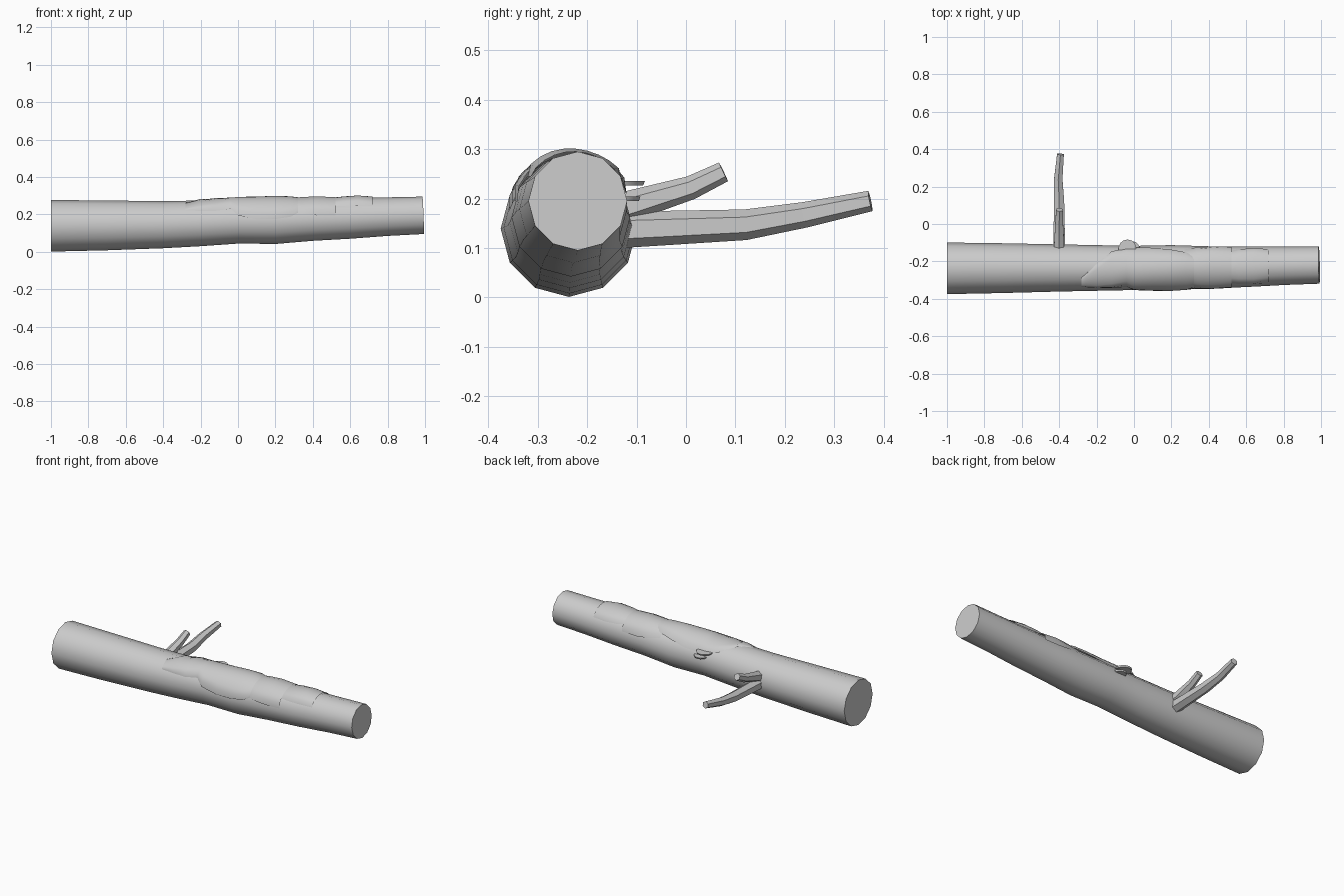
import bpy, bmesh, math
from mathutils import Vector

if "Cube" in bpy.data.objects:
    bpy.data.objects.remove(bpy.data.objects["Cube"])


def finish(name, bm, angle=40):
    bmesh.ops.recalc_face_normals(bm, faces=bm.faces)
    me = bpy.data.meshes.new(name)
    bm.to_mesh(me)
    bm.free()
    ob = bpy.data.objects.new(name, me)
    bpy.context.collection.objects.link(ob)
    bpy.ops.object.select_all(action='DESELECT')
    ob.select_set(True)
    bpy.context.view_layer.objects.active = ob
    bpy.ops.object.shade_smooth_by_angle(angle=math.radians(angle))
    return ob


def tube(name, stations, sides):
    """Capped tube; stations = (x, y, z, radius)."""
    bm = bmesh.new()
    pts = [Vector(s[:3]) for s in stations]
    rings = []
    for i, s in enumerate(stations):
        t = (pts[min(i + 1, len(pts) - 1)] - pts[max(i - 1, 0)]).normalized()
        u = (Vector((0, 0, 1)) - t * t.z).normalized()
        v = t.cross(u)
        rings.append([bm.verts.new(pts[i] + s[3] * (math.cos(a) * u + math.sin(a) * v))
                      for a in (2 * math.pi * k / sides for k in range(sides))])
    for r0, r1 in zip(rings, rings[1:]):
        for k in range(sides):
            j = (k + 1) % sides
            bm.faces.new((r0[k], r0[j], r1[j], r1[k]))
    bm.faces.new(rings[0])
    bm.faces.new(rings[-1])
    return finish(name, bm, 50)


# Fallen trunk, tapering to the right
TRUNK = [(-1, -.237, .139, .138), (-.7, -.236, .141, .133), (-.4, -.235, .145, .126),
         (-.2, -.235, .152, .122), (0, -.235, .162, .118), (.2, -.233, .162, .120),
         (.4, -.232, .172, .113), (.6, -.228, .179, .109), (.8, -.223, .188, .103),
         (.99, -.219, .195, .100)]
tube("trunk", TRUNK, 12)


def trunk_at(x):
    for a, b in zip(TRUNK, TRUNK[1:]):
        if x <= b[0]:
            f = (x - a[0]) / (b[0] - a[0])
            return [a[i] + f * (b[i] - a[i]) for i in (1, 2, 3)]
    return TRUNK[-1][1:]


def moss(name, columns, n=10):
    """Shell over the trunk; columns = (x, front angle, back angle, lift)."""
    bm = bmesh.new()
    grid = []
    for x, front, back, lift in columns:
        cy, cz, r = trunk_at(x)
        row = []
        for k in range(n + 1):
            a = math.radians(front + (back - front) * k / n)
            # rim tucks back towards the bark, with a gentle lumpiness inside
            h = lift * (.35 if k in (0, n) else 1 + .2 * math.sin(3 * a + 9 * x))
            row.append(bm.verts.new((x, cy - (r + h) * math.sin(a), cz + (r + h) * math.cos(a))))
        grid.append(row)
    for r0, r1 in zip(grid, grid[1:]):
        for k in range(n):
            bm.faces.new((r0[k], r0[k + 1], r1[k + 1], r1[k]))
    return finish(name, bm, 45)


# Three overlapping moss patches along the top
moss("moss_large", [(-.28, 55, 25, .001), (-.2, 58, -10, .012), (-.12, 60, -45, .013),
                    (-.04, 55, -60, .012), (0, 75, -62, .013), (.1, 84, -60, .013),
                    (.2, 84, -50, .014), (.28, 80, -42, .012), (.32, 70, -30, .007)])
moss("moss_middle", [(.27, 60, -55, .001), (.34, 74, -66, .009),
                     (.42, 79, -72, .013), (.52, 81, -72, .007)])
moss("moss_small", [(.50, 50, -48, .002), (.56, 54, -56, .010),
                    (.64, 56, -60, .014), (.72, 56, -58, .005)])

# Two broken branches at the back
tube("long_branch", [(-.40, -.18, .135, .038), (-.40, -.05, .140, .035), (-.40, .12, .147, .031),
                     (-.405, .24, .167, .026), (-.393, .373, .195, .021)], 6)
tube("short_branch", [(-.40, -.19, .165, .033), (-.40, -.11, .186, .031),
                      (-.40, .01, .222, .024), (-.398, .076, .254, .021)], 6)


# Bracket fungi on the back
def fungus(name, x, y, z, radius):
    bm = bmesh.new()
    bmesh.ops.create_cone(bm, cap_ends=True, segments=14, radius1=radius * .92,
                          radius2=radius, depth=.009)
    bmesh.ops.translate(bm, verts=bm.verts, vec=(x, y, z))
    return finish(name, bm)


fungus("upper_fungus", -.035, -.131, .231, .048)
fungus("lower_fungus", -.01, -.133, .200, .041)
